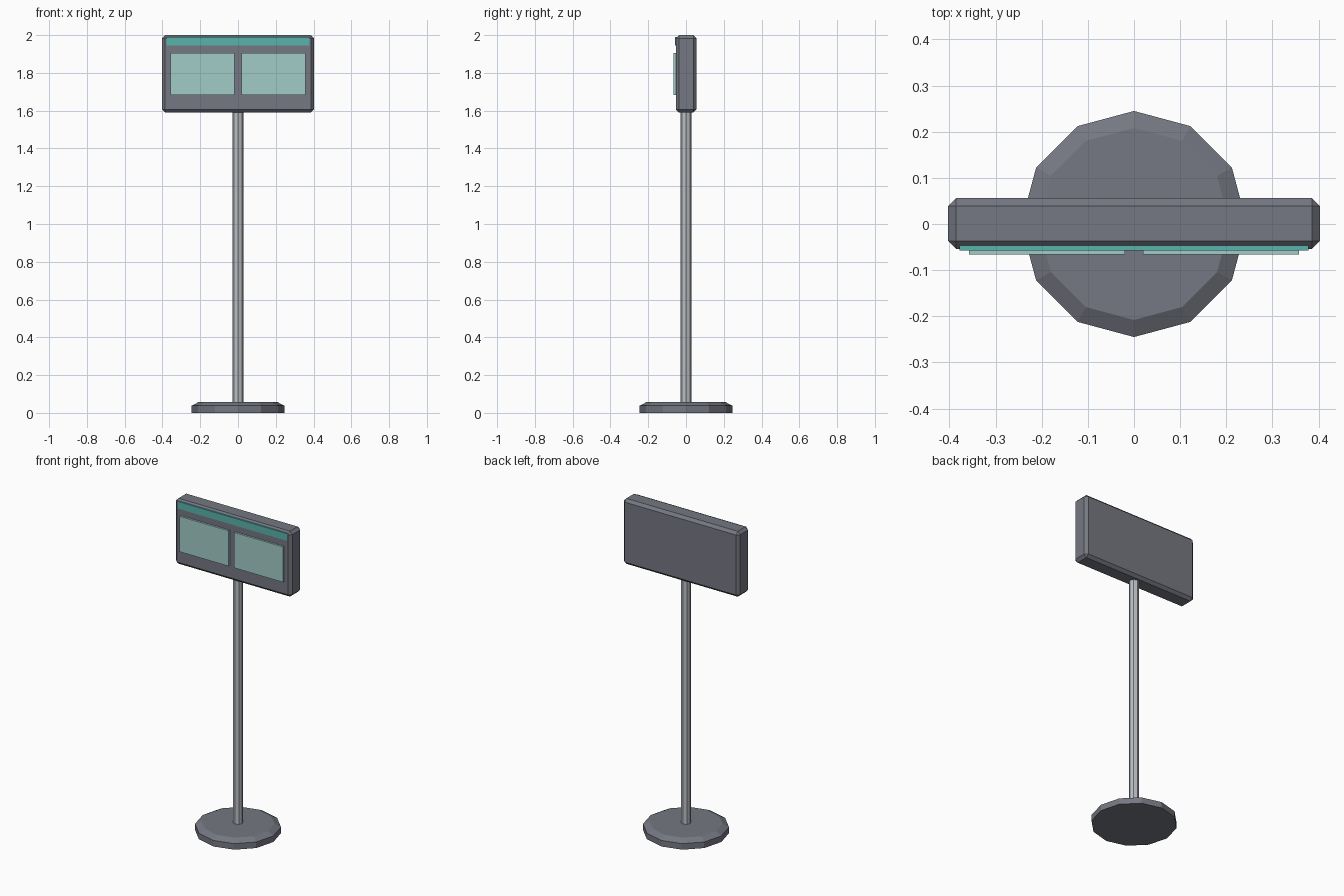
import bpy, bmesh, math
from mathutils import Matrix, Vector

cube = bpy.data.objects.get("Cube")
if cube:
    bpy.data.objects.remove(cube, do_unlink=True)


def material(name, srgb):
    """Flat material from display colour values."""
    lin = [((c + 0.055) / 1.055) ** 2.4 for c in srgb] + [1.0]
    mat = bpy.data.materials.new(name)
    mat.use_nodes = True
    mat.diffuse_color = lin
    mat.node_tree.nodes["Principled BSDF"].inputs["Base Color"].default_value = lin
    return mat


grey = material("slate grey", (0.46, 0.47, 0.51))
metal = material("light metal", (0.73, 0.75, 0.77))
teal = material("teal", (0.35, 0.70, 0.67))
pale = material("pale teal", (0.63, 0.80, 0.78))


def finish(name, bm, mat):
    mesh = bpy.data.meshes.new(name)
    bm.to_mesh(mesh)
    bm.free()
    mesh.materials.append(mat)
    obj = bpy.data.objects.new(name, mesh)
    bpy.context.collection.objects.link(obj)
    return obj


def box(name, low, high, mat, chamfer=0):
    low, high = Vector(low), Vector(high)
    bm = bmesh.new()
    bmesh.ops.create_cube(bm, size=1)
    bmesh.ops.scale(bm, vec=high - low, verts=bm.verts)
    bmesh.ops.translate(bm, vec=(low + high) / 2, verts=bm.verts)
    if chamfer:
        bmesh.ops.bevel(bm, geom=bm.edges[:], offset=chamfer, segments=1,
                        affect='EDGES')
    return finish(name, bm, mat)


def prism(name, sides, r_low, r_high, z_low, z_high, mat, rim=None):
    """Upright prism with a corner on the y axis; rim is the height of a slanted edge."""
    rings = [(r_low, z_low), (r_high, z_high)]
    if rim is not None:
        rings.insert(1, (r_low, rim))
    bm = bmesh.new()
    loops = []
    for r, z in rings:
        angles = [math.pi / 2 + math.tau * i / sides for i in range(sides)]
        loops.append([bm.verts.new((r * math.cos(a), r * math.sin(a), z)) for a in angles])
    for a, b in zip(loops, loops[1:]):
        for i in range(sides):
            j = (i + 1) % sides
            bm.faces.new((a[i], a[j], b[j], b[i]))
    bm.faces.new(loops[0][::-1])
    bm.faces.new(loops[-1])
    return finish(name, bm, mat)


# Stand
prism("base", 12, 0.245, 0.208, 0, 0.058, grey, rim=0.038)
prism("pole", 8, 0.029, 0.029, 0.05, 1.62, metal)

# Sign case with chamfered edges
box("sign_case", (-0.403, -0.054, 1.59), (0.403, 0.056, 2.0), grey, chamfer=0.017)

# Coloured header and the two display panels
box("header_strip", (-0.378, -0.057, 1.945), (0.378, -0.04, 1.99), teal)
for name, side in (("left_panel", 1), ("right_panel", -1)):
    x0, x1 = sorted((0.019 * side, 0.358 * side))
    box(name, (x0, -0.066, 1.683), (x1, -0.05, 1.905), pale)
